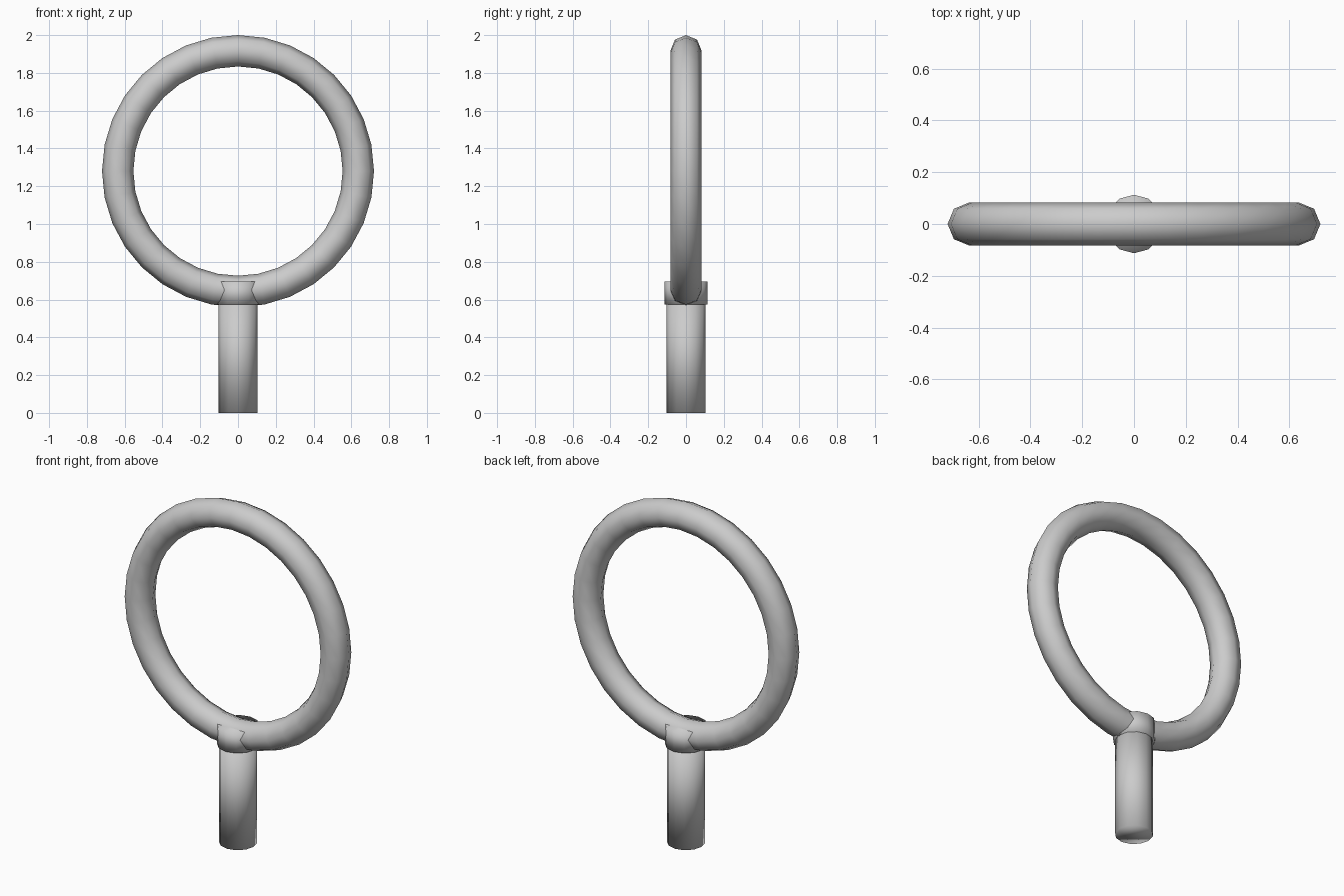
import bpy
from math import pi

if "Cube" in bpy.data.objects:
    bpy.data.objects.remove(bpy.data.objects["Cube"])


def finish(name):
    ob = bpy.context.object
    ob.name = name
    ob.data.name = name
    bpy.ops.object.transform_apply(location=False, rotation=True, scale=True)
    bpy.ops.object.shade_smooth()
    return ob


def rod(name, radius, z0, z1):
    bpy.ops.mesh.primitive_cylinder_add(vertices=12, radius=radius, depth=z1 - z0,
                                        location=(0, 0, (z0 + z1) / 2))
    return finish(name)


# Upright ring, octagonal in section
bpy.ops.mesh.primitive_torus_add(major_segments=32, minor_segments=8,
                                 major_radius=0.637, minor_radius=0.083,
                                 location=(0, 0, 1.28), rotation=(pi / 2, 0, 0))
finish("ring")

# Handle and the collar gripping the ring
rod("handle", 0.102, 0.0, 0.59)
rod("collar", 0.113, 0.575, 0.695)
